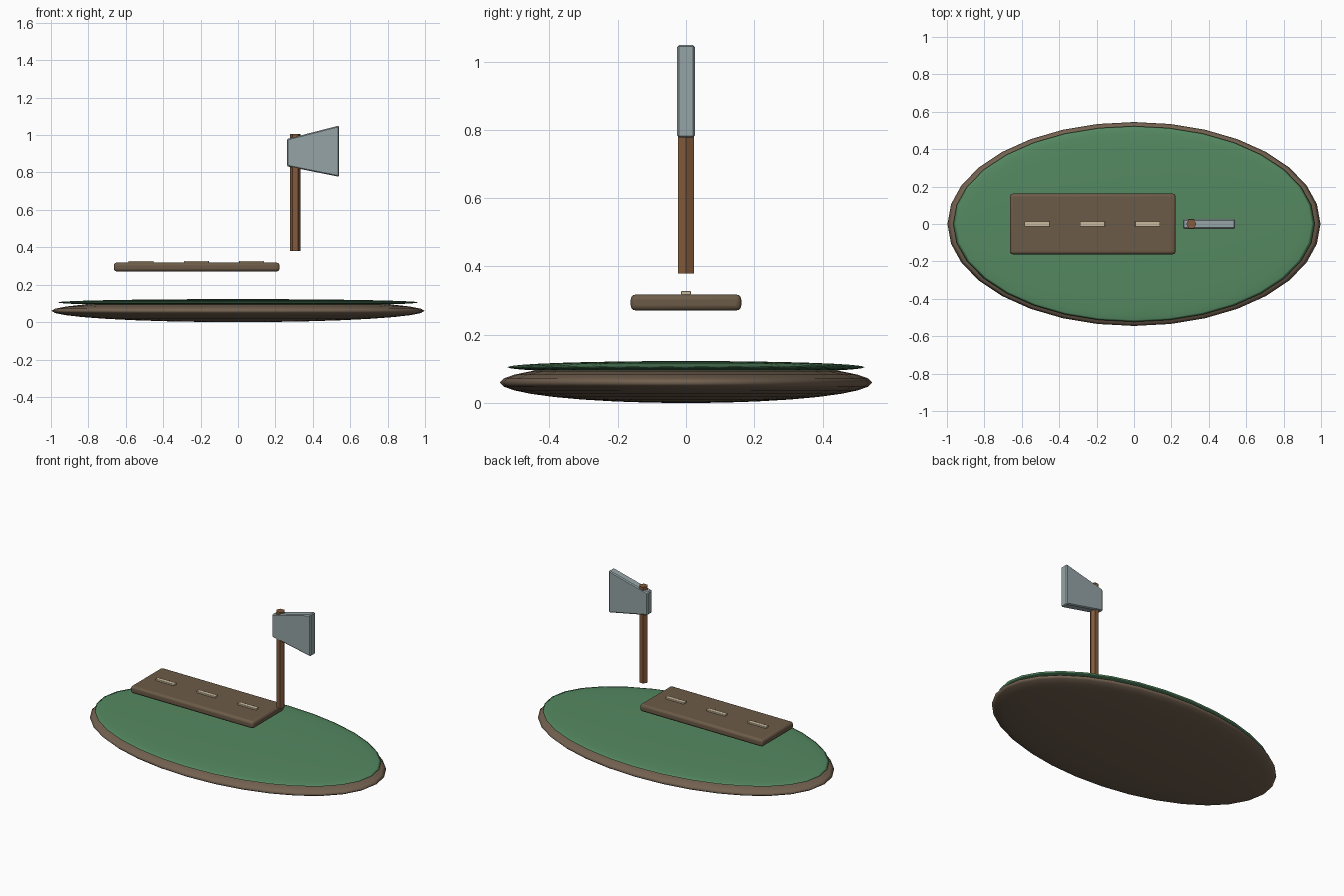
import bpy, bmesh, math

if "Cube" in bpy.data.objects:
    bpy.data.objects.remove(bpy.data.objects["Cube"])


def finish(ob, name, color, bevel=0.0, smooth=False, segments=2):
    ob.name = name
    mat = bpy.data.materials.new(name + "_mat")
    mat.diffuse_color = (*color, 1)
    mat.use_nodes = True
    mat.node_tree.nodes["Principled BSDF"].inputs["Base Color"].default_value = mat.diffuse_color
    ob.data.materials.append(mat)
    if bevel:
        m = ob.modifiers.new("bevel", 'BEVEL')
        m.width, m.segments = bevel, segments
    if smooth:
        bpy.ops.object.shade_smooth_by_angle(angle=math.radians(40))
    return ob


def disc(name, z, size, color):
    bpy.ops.mesh.primitive_uv_sphere_add(segments=32, ring_count=16, radius=1, location=(0, 0, z))
    ob = bpy.context.object
    ob.scale = size
    bpy.ops.object.transform_apply(location=False, rotation=False, scale=True)
    bpy.ops.object.shade_smooth()
    return finish(ob, name, color)


def box(name, loc, size, color, bevel, segments=2):
    bpy.ops.mesh.primitive_cube_add(size=1, location=loc)
    ob = bpy.context.object
    ob.scale = size
    bpy.ops.object.transform_apply(location=False, rotation=False, scale=True)
    return finish(ob, name, color, bevel, True, segments)


# flattened earth base and grass cap
disc("earth_base", 0.06, (0.997, 0.545, 0.06), (0.17, 0.12, 0.08))
disc("grass_cap", 0.105, (0.966, 0.523, 0.018), (0.09, 0.25, 0.12))

# floating slab with a row of raised dashes
box("road_slab", (-0.221, 0, 0.2945), (0.886, 0.324, 0.047), (0.15, 0.105, 0.065), 0.015, 3)
for i in range(3):
    box(f"road_dash_{i + 1}", (-0.519 + 0.296 * i, 0, 0.3225), (0.134, 0.028, 0.011),
        (0.6, 0.5, 0.34), 0.002)

# hexagonal axe handle, corners along x
bpy.ops.mesh.primitive_cylinder_add(vertices=6, radius=0.027, depth=0.626,
                                    location=(0.306, 0, 0.693), rotation=(0, 0, math.pi / 2))
finish(bpy.context.object, "axe_handle", (0.23, 0.105, 0.045))

# flared axe blade extruded from its side profile
profile = [(0.261, 0.833), (0.54, 0.777), (0.54, 1.051), (0.261, 0.979)]
bm = bmesh.new()
face = bm.faces.new([bm.verts.new((x, -0.026, z)) for x, z in profile])
ext = bmesh.ops.extrude_face_region(bm, geom=[face])
bmesh.ops.translate(bm, vec=(0, 0.052, 0),
                    verts=[g for g in ext["geom"] if isinstance(g, bmesh.types.BMVert)])
bmesh.ops.recalc_face_normals(bm, faces=bm.faces)
mesh = bpy.data.meshes.new("axe_blade")
bm.to_mesh(mesh)
bm.free()
blade = bpy.data.objects.new("axe_blade", mesh)
bpy.context.collection.objects.link(blade)
finish(blade, "axe_blade", (0.3, 0.37, 0.38), 0.006, segments=1)
